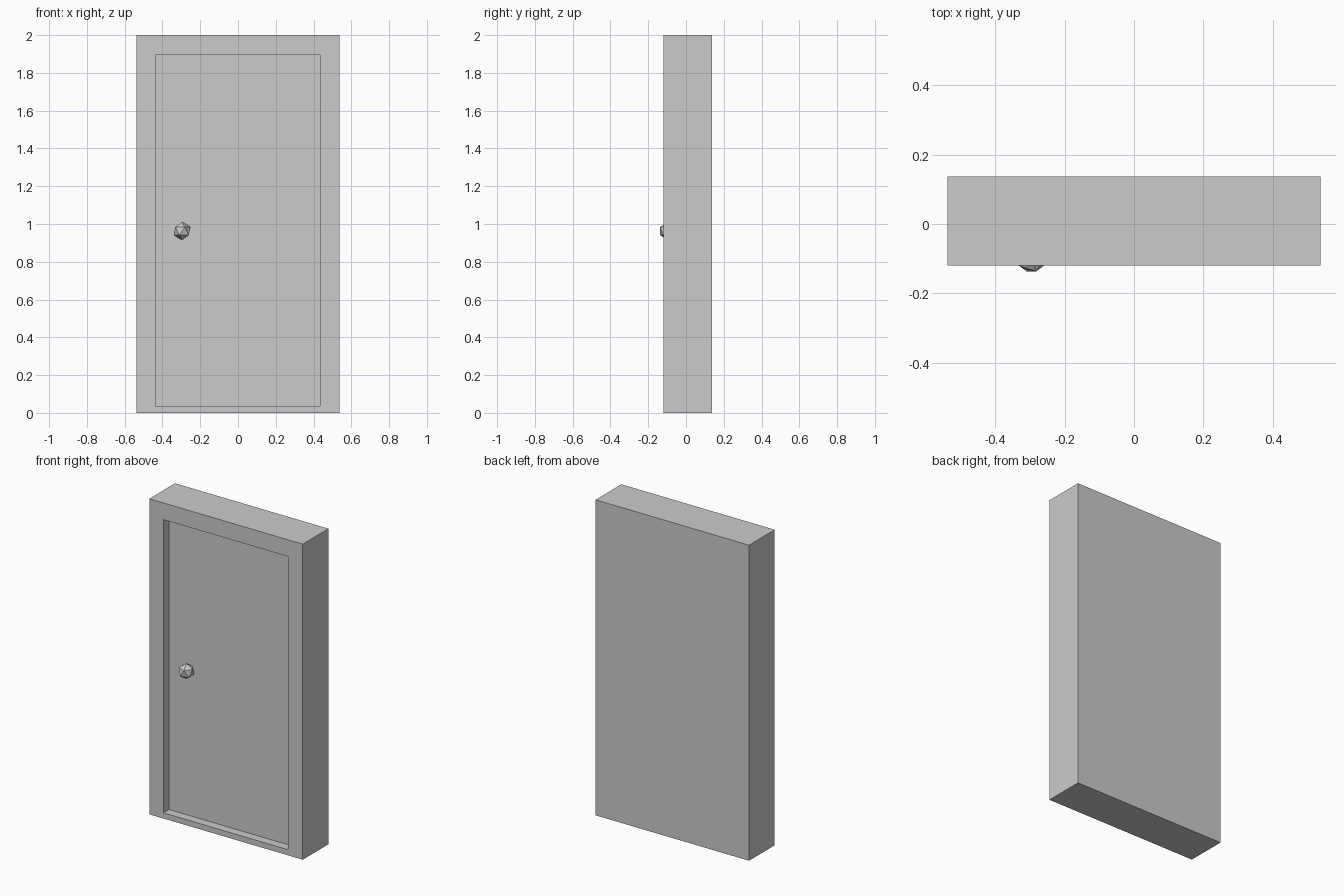
import bpy, bmesh
from mathutils import Vector

if "Cube" in bpy.data.objects:
    bpy.data.objects.remove(bpy.data.objects["Cube"])

# Overall block and recessed panel measurements
X0, X1, Y0, Y1, Z1 = -0.538, 0.538, -0.12, 0.137, 2.0
PX0, PX1, PZ0, PZ1, PANEL_Y = -0.438, 0.435, 0.036, 1.894, -0.065


def add_object(name, bm):
    mesh = bpy.data.meshes.new(name)
    bm.to_mesh(mesh)
    bm.free()
    obj = bpy.data.objects.new(name, mesh)
    bpy.context.collection.objects.link(obj)
    return obj


# Door frame with a recessed door panel in the front face
bm = bmesh.new()
bmesh.ops.create_cube(bm, size=1)
bmesh.ops.scale(bm, vec=(X1 - X0, Y1 - Y0, Z1), verts=bm.verts)
bmesh.ops.translate(bm, vec=((X0 + X1) / 2, (Y0 + Y1) / 2, Z1 / 2), verts=bm.verts)
bm.normal_update()
panel = min(bm.faces, key=lambda f: f.normal.y)
bmesh.ops.inset_region(bm, faces=[panel], thickness=0.1)
for v in panel.verts:
    v.co.x = PX0 if v.co.x < 0 else PX1
    v.co.z = PZ0 if v.co.z < 1 else PZ1
walls = bmesh.ops.extrude_discrete_faces(bm, faces=[panel])
for v in walls["faces"][0].verts:
    v.co.y = PANEL_Y
bmesh.ops.recalc_face_normals(bm, faces=bm.faces)
add_object("door_and_frame", bm)

# Faceted door knob, partly sunk into the panel
bm = bmesh.new()
bmesh.ops.create_icosphere(bm, subdivisions=1, radius=0.049)
knob = add_object("door_knob", bm)
knob.location = Vector((-0.296, -0.095, 0.963))
